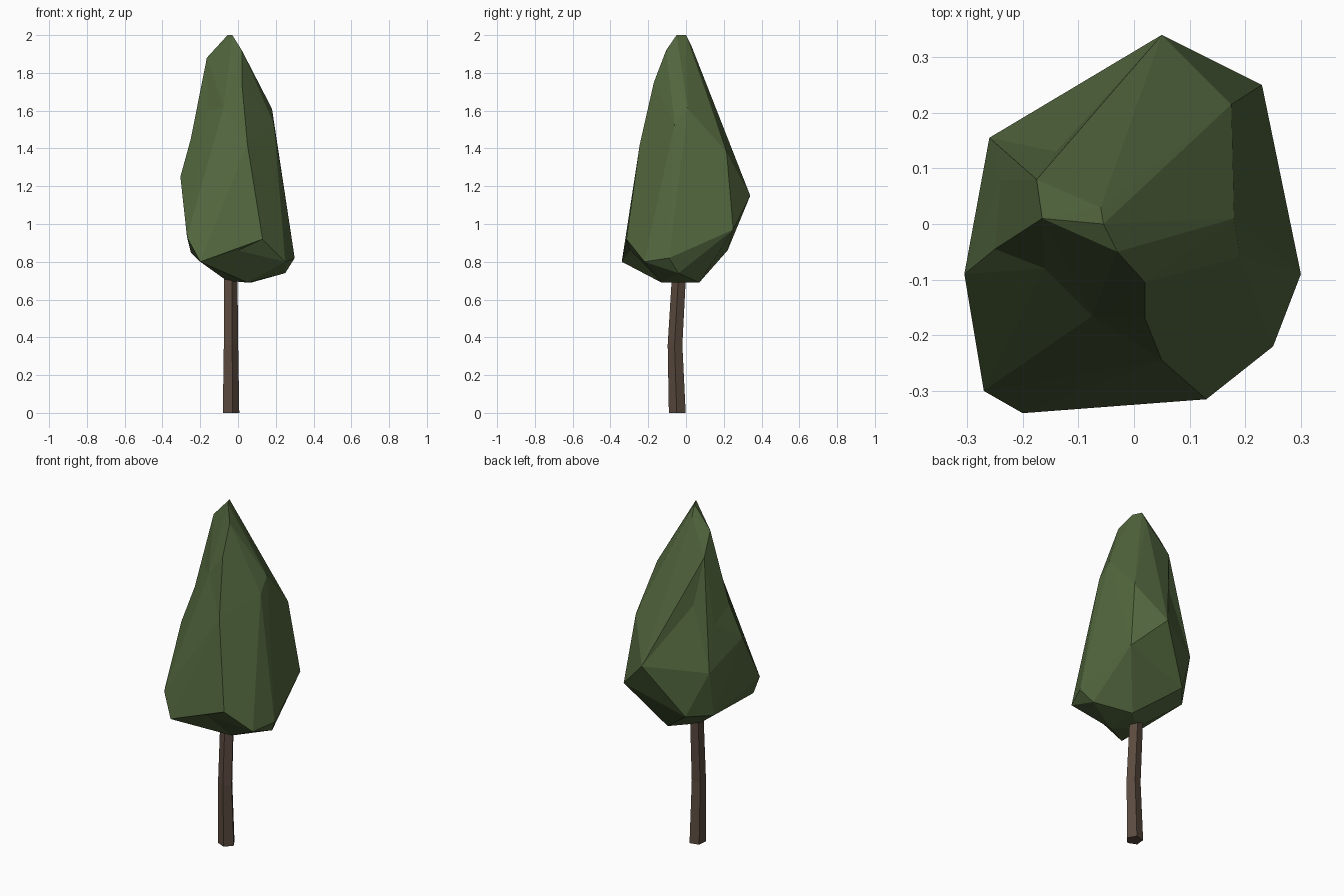
import bpy, bmesh, math
from mathutils import Vector

if "Cube" in bpy.data.objects:
    bpy.data.objects.remove(bpy.data.objects["Cube"])


def material(name, rgb):
    m = bpy.data.materials.new(name)
    m.diffuse_color = (*rgb, 1)
    m.use_nodes = True
    m.node_tree.nodes["Principled BSDF"].inputs["Base Color"].default_value = m.diffuse_color
    return m


def finish(bm, name, mat):
    bmesh.ops.recalc_face_normals(bm, faces=bm.faces[:])
    me = bpy.data.meshes.new(name)
    bm.to_mesh(me)
    bm.free()
    me.materials.append(mat)
    bpy.context.collection.objects.link(bpy.data.objects.new(name, me))


leaf_green = material("leaf_green", (0.085, 0.135, 0.048))
bark_brown = material("bark_brown", (0.105, 0.07, 0.05))

# Trunk: five-sided tube with a slight bend
bm = bmesh.new()
rings = []
for x, y, z, r in [(-.04, -.045, 0, .047), (-.04, -.057, .36, .041), (-.042, -.035, .75, .039)]:
    angles = [math.radians(-5 + 72 * i) for i in range(5)]
    rings.append([bm.verts.new((x + r * math.cos(a), y + r * math.sin(a), z)) for a in angles])
for low, high in zip(rings, rings[1:]):
    for i in range(5):
        j = (i + 1) % 5
        bm.faces.new((low[i], low[j], high[j], high[i]))
bm.faces.new(rings[0][::-1])
bm.faces.new(rings[-1])
finish(bm, "trunk", bark_brown)

# Crown: irregular faceted corners, from the base to the tip
corners = [
    (.07, .07, .69), (-.06, -.04, .70), (.05, -.13, .69),
    (.25, -.04, .74), (.30, -.09, .82), (.25, -.22, .80), (-.20, -.34, .80),
    (0, -.295, .86), (.13, -.315, .92), (-.27, -.30, .93), (-.25, .10, .85),
    (-.15, .22, .86), (.23, .25, .97), (.05, .34, 1.15), (-.26, .155, 1.12),
    (-.305, -.09, 1.25), (-.24, .08, 1.37), (-.25, -.045, 1.45), (.175, .215, 1.38),
    (.05, -.245, 1.42), (-.14, .13, 1.48), (.19, -.06, 1.53), (-.16, -.08, 1.6),
    (-.075, -.165, 1.62), (.18, .01, 1.61), (-.175, .08, 1.75), (.02, -.17, 1.75),
    (-.165, .01, 1.88), (.02, -.105, 1.92), (-.06, .03, 1.94),
    (-.055, 0, 2), (-.03, -.05, 2)]

# Skin a rounded copy of the corners so shallow dents survive, then restore the true shape
centre = Vector((-.01, -.02, 1.2))
bm = bmesh.new()
true_place = {}
for c in corners:
    d = Vector(c) - centre
    d.z *= 0.45
    v = bm.verts.new(d * d.length ** -0.45)
    true_place[v] = Vector(c)
bmesh.ops.convex_hull(bm, input=bm.verts[:])
for v in bm.verts:
    v.co = true_place[v]
bmesh.ops.delete(bm, geom=[v for v in bm.verts if not v.link_faces], context='VERTS')
finish(bm, "crown", leaf_green)
